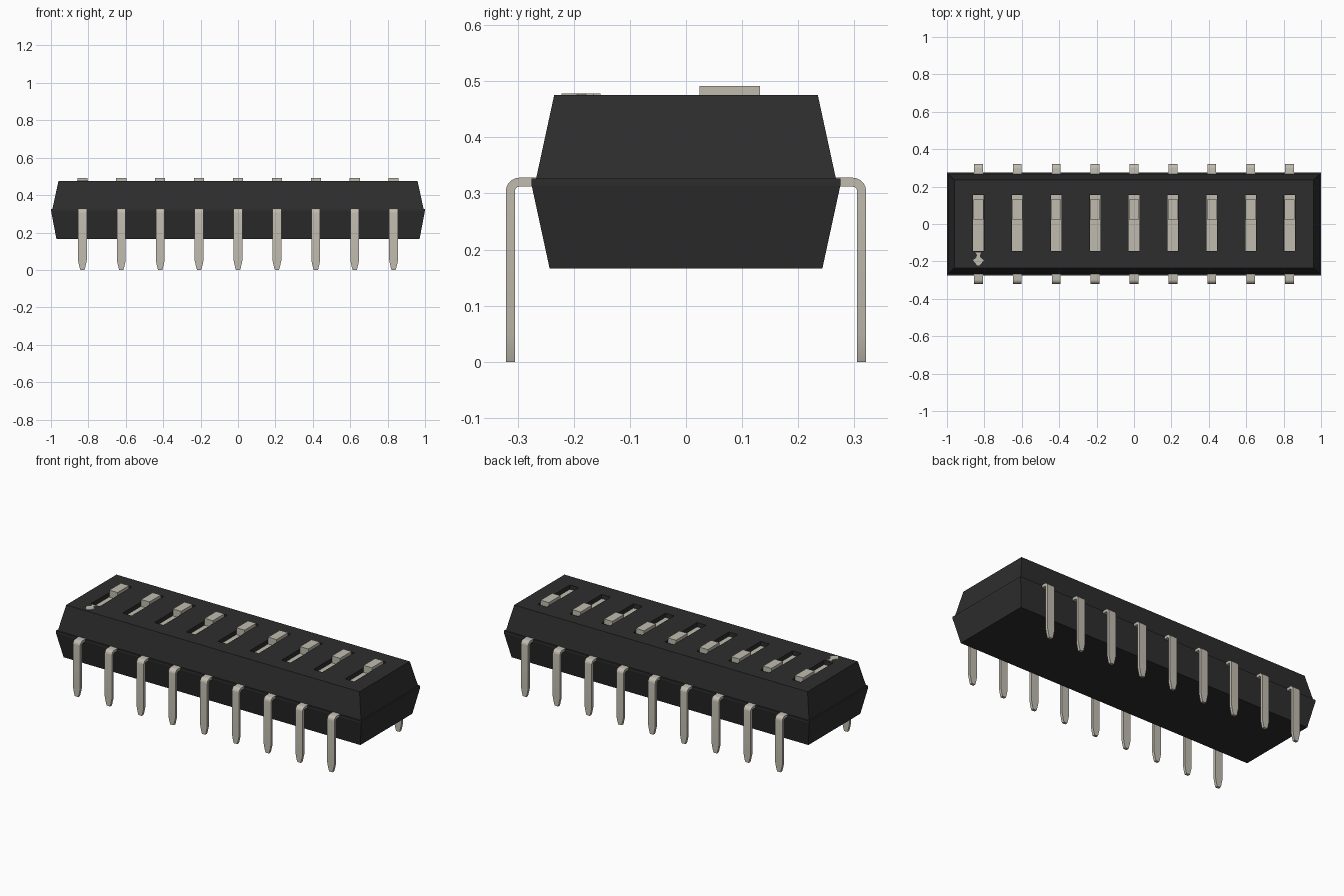
import bpy, bmesh, math

cube = bpy.data.objects.get("Cube")
if cube:
    bpy.data.objects.remove(cube, do_unlink=True)


def material(name, rgb):
    m = bpy.data.materials.new(name)
    m.use_nodes = True
    m.diffuse_color = (*rgb, 1)
    m.node_tree.nodes["Principled BSDF"].inputs["Base Color"].default_value = (*rgb, 1)
    return m


BLACK = material("black plastic", (0.027, 0.027, 0.027))
BEIGE = material("pale warm grey", (0.53, 0.50, 0.43))

COUNT, PITCH = 9, 0.208
XS = [(i - (COUNT - 1) / 2) * PITCH for i in range(COUNT)]
TOP = 0.475


def finish(bm, name, mat):
    bmesh.ops.recalc_face_normals(bm, faces=bm.faces[:])
    mesh = bpy.data.meshes.new(name)
    bm.to_mesh(mesh)
    bm.free()
    mesh.materials.append(mat)
    obj = bpy.data.objects.new(name, mesh)
    bpy.context.collection.objects.link(obj)
    return obj


def loft(bm, rings):
    """Skin a closed solid through matching rings of points."""
    rows = [[bm.verts.new(p) for p in ring] for ring in rings]
    n = len(rows[0])
    for a, b in zip(rows, rows[1:]):
        for i in range(n):
            bm.faces.new((a[i], a[(i + 1) % n], b[(i + 1) % n], b[i]))
    bm.faces.new(rows[0][::-1])
    bm.faces.new(rows[-1])


def rect(x, y0, y1, hx, z):
    return [(x - hx, y0, z), (x + hx, y0, z), (x + hx, y1, z), (x - hx, y1, z)]


def box(bm, x, y0, y1, hx, z0, z1):
    loft(bm, [rect(x, y0, y1, hx, z0), rect(x, y0, y1, hx, z1)])


# Body: tapered halves meeting at a narrow lip
bm = bmesh.new()
levels = [(0.971, 0.243, 0.166), (0.999, 0.275, 0.314), (1.0, 0.275, 0.327),
          (0.992, 0.267, 0.327), (0.960, 0.235, TOP)]
loft(bm, [rect(0, -hy, hy, hx, z) for hx, hy, z in levels])
body = finish(bm, "body", BLACK)

# Slots sunk into the top of the body
bm = bmesh.new()
for x in XS:
    box(bm, x, -0.145, 0.155, 0.029, TOP - 0.03, TOP + 0.05)
cutter = finish(bm, "slot_cutter", BLACK)
cutter.hide_render = True
mod = body.modifiers.new("slots", "BOOLEAN")
mod.operation = "DIFFERENCE"
mod.solver = "EXACT"
mod.object = cutter
bpy.context.view_layer.objects.active = body
bpy.ops.object.modifier_apply(modifier=mod.name)
bpy.data.objects.remove(cutter, do_unlink=True)

# Pale slot floors
bm = bmesh.new()
for x in XS:
    box(bm, x, -0.144, 0.154, 0.0285, TOP - 0.031, TOP - 0.025)
finish(bm, "slot_floors", BEIGE)

# Slider knobs, pushed to the rear
bm = bmesh.new()
for x in XS:
    box(bm, x, 0.024, 0.132, 0.027, TOP - 0.026, 0.491)
finish(bm, "sliders", BEIGE)

# Bent leads: run out of the body, turn down and taper at the tip
T, R, YO, ZT, HW = 0.016, 0.024, 0.321, 0.328, 0.0235
path = [(0.25, ZT, 0.25, ZT - T, HW)]
for k in range(7):
    a = math.pi / 2 * (1 - k / 6)
    c, s = math.cos(a), math.sin(a)
    path.append((YO - R + R * c, ZT - R + R * s,
                 YO - R + (R - T) * c, ZT - R + (R - T) * s, HW))
path += [(YO, 0.05, YO - T, 0.05, HW), (YO, 0.012, YO - T, 0.012, 0.015),
         (YO, 0, YO - T, 0, 0.011)]
for side, label in ((-1, "front"), (1, "rear")):
    bm = bmesh.new()
    for x in XS:
        loft(bm, [[(x - w, side * yo, zo), (x + w, side * yo, zo),
                   (x + w, side * yi, zi), (x - w, side * yi, zi)]
                  for yo, zo, yi, zi, w in path])
    obj = finish(bm, label + "_pins", BEIGE)
    bpy.ops.object.select_all(action="DESELECT")
    obj.select_set(True)
    bpy.context.view_layer.objects.active = obj
    bpy.ops.object.shade_smooth_by_angle(angle=math.radians(20))

# Small arrow marker beside the first slot
bm = bmesh.new()
half = [(0.016, -0.152), (0.008, -0.165), (0.010, -0.178), (0.029, -0.194), (0.006, -0.222)]
outline = half + [(-x, y) for x, y in reversed(half)]
loft(bm, [[(XS[0] + x, y, z) for x, y in outline] for z in (TOP - 0.002, TOP + 0.003)])
finish(bm, "first_switch_marker", BEIGE)
